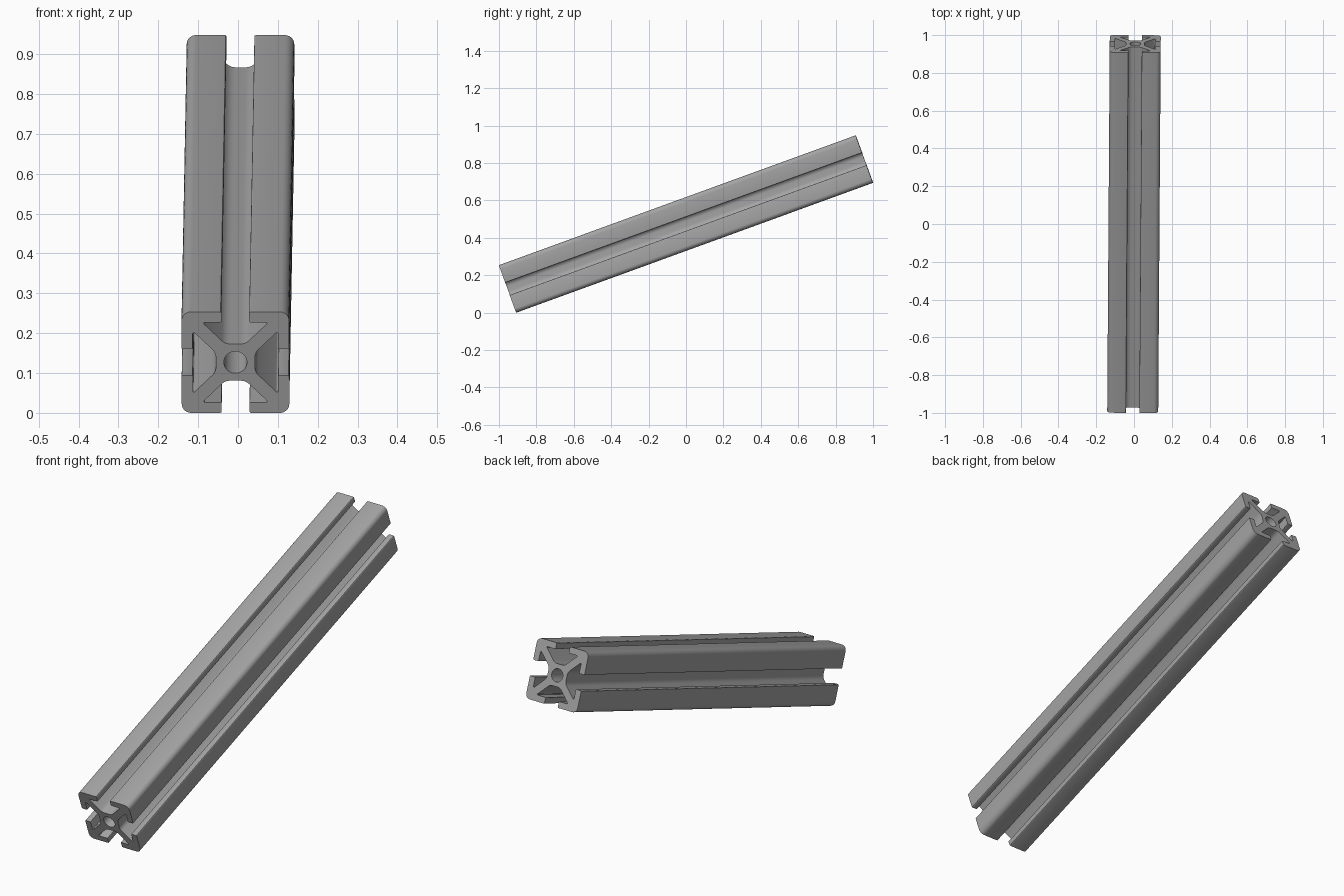
import bpy
import bmesh
from math import radians, tan, cos, sin, pi
from mathutils import Vector, Matrix

cube = bpy.data.objects.get("Cube")
if cube:
    bpy.data.objects.remove(cube, do_unlink=True)

LENGTH = 2.03
HALF = 0.135          # half width of the square section
SLOT = 0.035          # half width of the slot opening
LIP = 0.107           # inner side of the slot lips
CAVITY = 0.079        # half width of the slot cavity
WEB = 0.0235          # offset of the diagonal webs
FLOOR = 0.049         # slot floor height above the centre
BORE = 0.029


def fillet(prev, corner, nxt, radius, steps):
    """Points of an arc that rounds one corner of the outline."""
    a, b = (prev - corner).normalized(), (nxt - corner).normalized()
    half = a.angle(b) / 2
    reach = radius / tan(half)
    centre = corner + (a + b).normalized() * radius / sin(half)
    start = corner + a * reach - centre
    end = corner + b * reach - centre
    sweep = start.angle_signed(end)
    # angle_signed is clockwise positive
    return [centre + Matrix.Rotation(-sweep * i / steps, 2) @ start
            for i in range(steps + 1)]


# One side of the section: half a T slot, mirrored, plus a rounded outer corner
half_slot = [
    (SLOT, HALF, 0.004, 3),
    (SLOT, LIP, 0.002, 2),
    (CAVITY, LIP, 0.002, 2),
    (CAVITY, CAVITY + WEB, 0.002, 2),
    (FLOOR - WEB, FLOOR, 0.03, 6),
]
side = [(-HALF, HALF, 0.024, 8)]
side += [(-u, v, r, n) for u, v, r, n in half_slot]
side += half_slot[::-1]

# Repeat the side around the centre
corners = []
for quarter in range(4):
    turn = Matrix.Rotation(-quarter * pi / 2, 2)
    corners += [(turn @ Vector((u, v)), r, n) for u, v, r, n in side]

outline = []
for i, (point, radius, steps) in enumerate(corners):
    outline += fillet(corners[i - 1][0], point,
                      corners[(i + 1) % len(corners)][0], radius, steps)

# Centre bore
bore = [Vector((cos(t), sin(t))) * BORE
        for t in (2 * pi * i / 40 for i in range(40))]

# Fill the section and extrude it along y
bm = bmesh.new()
edges = []
for loop in (outline, bore):
    verts = [bm.verts.new((p.x, -LENGTH / 2, p.y)) for p in loop]
    edges += [bm.edges.new((verts[i - 1], verts[i])) for i in range(len(verts))]
cap = bmesh.ops.triangle_fill(bm, edges=edges, use_beauty=True)
faces = [f for f in cap["geom"] if isinstance(f, bmesh.types.BMFace)]
moved = bmesh.ops.extrude_face_region(bm, geom=faces, use_keep_orig=True)
bmesh.ops.translate(bm, vec=(0, LENGTH, 0),
                    verts=[v for v in moved["geom"] if isinstance(v, bmesh.types.BMVert)])
bmesh.ops.recalc_face_normals(bm, faces=bm.faces)

mesh = bpy.data.meshes.new("slotted_rail")
bm.to_mesh(mesh)
bm.free()
rail = bpy.data.objects.new("slotted_rail", mesh)
bpy.context.collection.objects.link(rail)

# Brushed aluminium grey
grey = bpy.data.materials.new("aluminium_grey")
grey.use_nodes = True
colour = (0.37, 0.37, 0.37, 1)
grey.diffuse_color = colour
grey.node_tree.nodes["Principled BSDF"].inputs["Base Color"].default_value = colour
mesh.materials.append(grey)

# Lean the rail up towards the back, with a slight turn
rail.rotation_euler = (radians(20), 0, radians(-0.39))
rail.location.z = 0.474

bpy.context.view_layer.objects.active = rail
rail.select_set(True)
bpy.ops.object.shade_smooth_by_angle(angle=radians(30))
